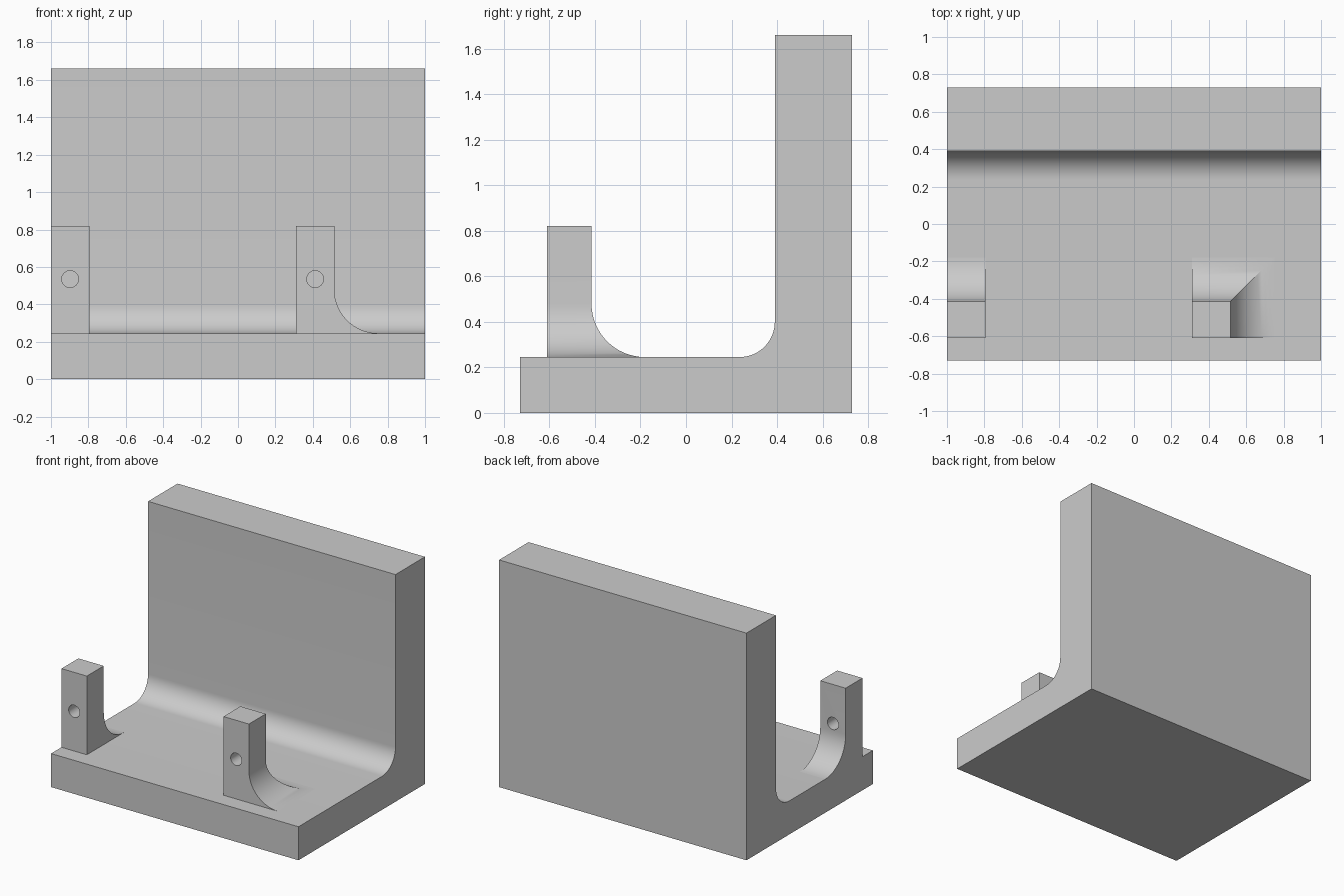
import bpy
import bmesh
import math

if "Cube" in bpy.data.objects:
    bpy.data.objects.remove(bpy.data.objects["Cube"], do_unlink=True)

BASE_TOP = 0.245
SEGMENTS = 16

grey = bpy.data.materials.new("light grey")
grey.use_nodes = True
grey.diffuse_color = (0.6, 0.6, 0.6, 1)
grey.node_tree.nodes["Principled BSDF"].inputs["Base Color"].default_value = (0.6, 0.6, 0.6, 1)


def loft(name, rings):
    """Join equal-length rings of points into a closed solid."""
    bm = bmesh.new()
    loops = [[bm.verts.new(p) for p in ring] for ring in rings]
    count = len(loops[0])
    for low, high in zip(loops, loops[1:]):
        for i in range(count):
            j = (i + 1) % count
            bm.faces.new((low[i], low[j], high[j], high[i]))
    bm.faces.new(loops[0])
    bm.faces.new(loops[-1])
    bmesh.ops.recalc_face_normals(bm, faces=bm.faces)
    mesh = bpy.data.meshes.new(name)
    bm.to_mesh(mesh)
    bm.free()
    mesh.materials.append(grey)
    obj = bpy.data.objects.new(name, mesh)
    bpy.context.collection.objects.link(obj)
    return obj


def activate(obj):
    bpy.ops.object.select_all(action="DESELECT")
    obj.select_set(True)
    bpy.context.view_layer.objects.active = obj


def smooth(obj):
    activate(obj)
    bpy.ops.object.shade_smooth_by_angle(angle=math.radians(25))


def quarter(radius):
    """Outward spread and height of a concave fillet, from foot to top."""
    for i in range(SEGMENTS + 1):
        a = math.pi / 2 * i / SEGMENTS
        yield radius * (1 - math.sin(a)), radius * (1 - math.cos(a))


# L-shaped base and back wall with a rounded inner corner
wall_front = 0.39
profile = [(-0.73, 0), (-0.73, BASE_TOP)]
profile += [(wall_front - d, BASE_TOP + h) for d, h in quarter(0.155)]
profile += [(wall_front, 1.66), (0.73, 1.66), (0.73, 0)]
bracket = loft("base_and_back_wall", [[(x, y, z) for y, z in profile] for x in (-1, 1)])
smooth(bracket)


# Drilled posts whose feet flare out in mitred fillets
def post(name, x0, side_flare):
    x1, y0, y1, top = x0 + 0.205, -0.61, -0.415, 0.82
    levels = [(d, BASE_TOP + h) for d, h in quarter(0.235)] + [(0, top)]
    rings = []
    for d, z in levels:
        right = x1 + d * side_flare
        rings.append([(x0, y0, z), (right, y0, z), (right, y1 + d, z), (x0, y1 + d, z)])
    obj = loft(name, rings)
    bpy.ops.mesh.primitive_cylinder_add(
        vertices=32, radius=0.045, depth=0.6,
        location=((x0 + x1) / 2, -0.5, 0.535), rotation=(math.pi / 2, 0, 0))
    cutter = bpy.context.object
    cutter.name = "hole_cutter"
    cutter.hide_render = True
    cutter.data.materials.append(grey)
    cut = obj.modifiers.new("pin hole", "BOOLEAN")
    cut.operation = "DIFFERENCE"
    cut.solver = "EXACT"
    cut.object = cutter
    activate(obj)
    bpy.ops.object.modifier_apply(modifier=cut.name)
    bpy.data.objects.remove(cutter, do_unlink=True)
    smooth(obj)


post("right_post", -1, 0)
post("left_post", 0.31, 1)
